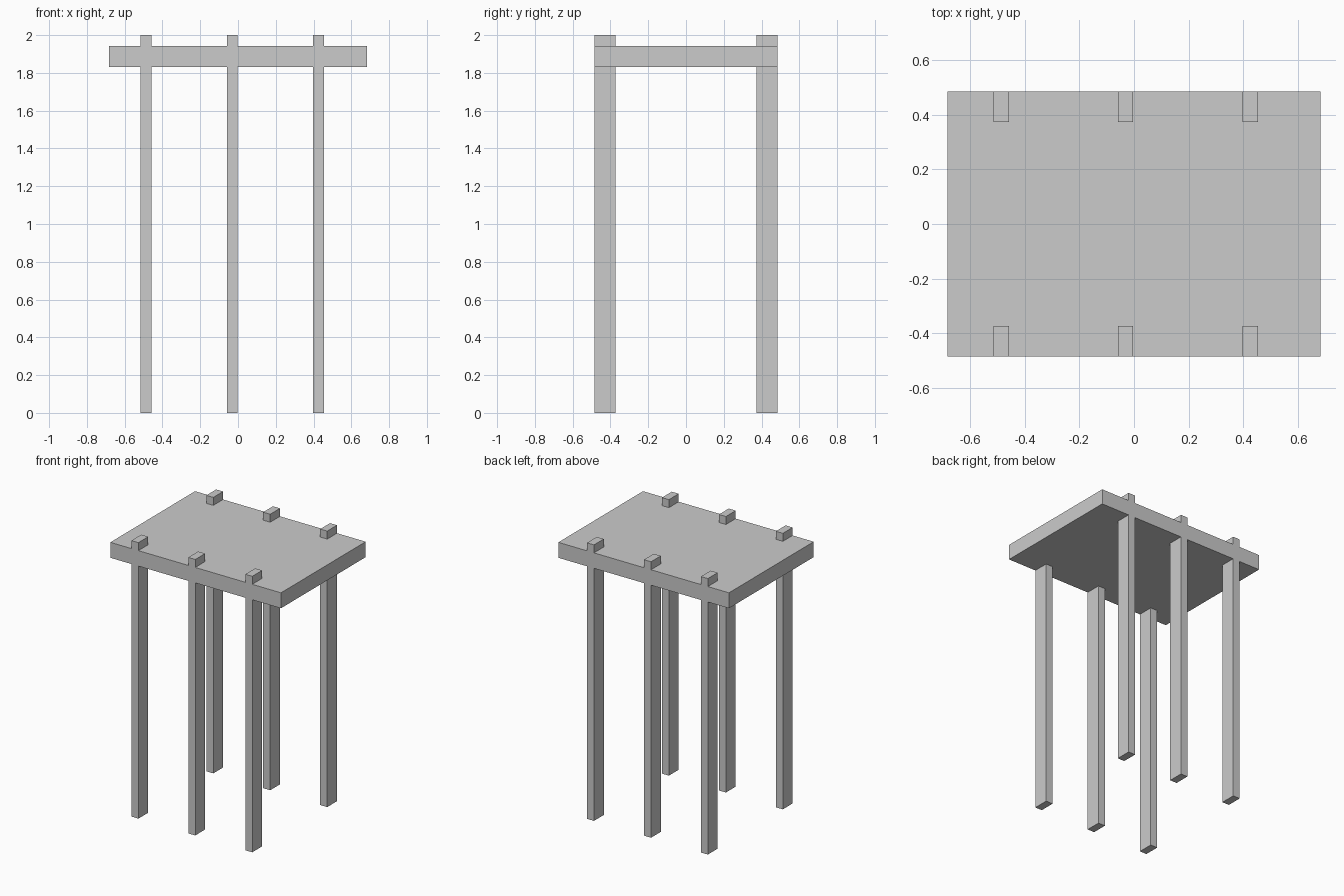
import bpy

if "Cube" in bpy.data.objects:
    bpy.data.objects.remove(bpy.data.objects["Cube"])


def box(name, lo, hi):
    """Axis-aligned box between two opposite corners."""
    bpy.ops.mesh.primitive_cube_add(size=1, location=[(a + b) / 2 for a, b in zip(lo, hi)])
    obj = bpy.context.object
    obj.name = name
    obj.scale = [b - a for a, b in zip(lo, hi)]
    bpy.ops.object.transform_apply(location=False, rotation=False, scale=True)
    return obj


HALF_X, HALF_Y = 0.684, 0.485
POST_W, POST_D = 0.056, 0.112

# Flat deck near the top of the posts
box("deck", (-HALF_X, -HALF_Y, 1.83), (HALF_X, HALF_Y, 1.942))

# Three posts per long side, flush with the deck edge and poking out above it
for label, x in (("left", -0.487), ("middle", -0.031), ("right", 0.426)):
    for side, y in (("front", -HALF_Y), ("back", HALF_Y - POST_D)):
        box(f"{side}_{label}_post",
            (x - POST_W / 2, y, 0), (x + POST_W / 2, y + POST_D, 2))
